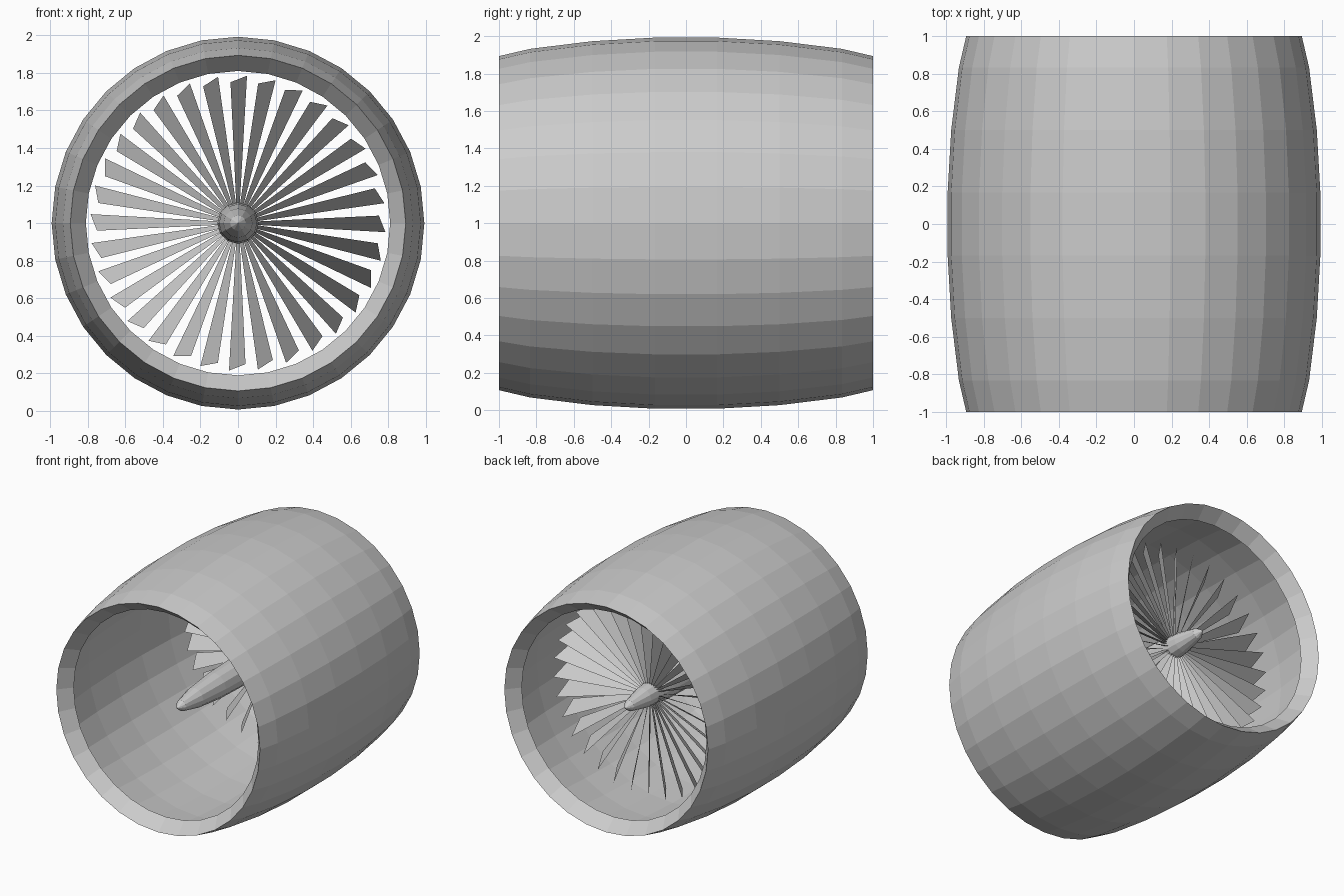
import bpy, bmesh
from math import sin, cos, pi

if "Cube" in bpy.data.objects:
    bpy.data.objects.remove(bpy.data.objects["Cube"])

CZ = 1.0  # height of the engine axis


def ring_point(r, y, a):
    # a is clockwise from the top, seen from the front
    return (r * sin(a), y, CZ + r * cos(a))


def finish(name, bm, recalc=True):
    if recalc:
        bmesh.ops.recalc_face_normals(bm, faces=bm.faces[:])
    me = bpy.data.meshes.new(name)
    bm.to_mesh(me)
    bm.free()
    ob = bpy.data.objects.new(name, me)
    bpy.context.collection.objects.link(ob)
    return ob


def lathe_loop(name, profile, sides):
    # closed (y, radius) profile revolved around the engine axis
    bm = bmesh.new()
    rings = [[bm.verts.new(ring_point(r, y, 2 * pi * i / sides)) for y, r in profile]
             for i in range(sides)]
    n = len(profile)
    for i in range(sides):
        a, b = rings[i], rings[(i + 1) % sides]
        for j in range(n):
            k = (j + 1) % n
            bm.faces.new((a[j], b[j], b[k], a[k]))
    return finish(name, bm)


# Barrel-shaped casing: thin shell with lips folded inwards at both ends
half_out = [(0.167, 0.992), (0.5, 0.973), (0.833, 0.932), (1.0, 0.893), (0.9, 0.81)]
half_in = [(0.167, 0.978), (0.5, 0.959), (0.833, 0.918), (0.97, 0.884)]
profile = ([(-y, r) for y, r in reversed(half_out)] + half_out
           + half_in[::-1] + [(-y, r) for y, r in half_in])
lathe_loop("casing", profile, 32)

# Long pointed hub
bpy.ops.mesh.primitive_uv_sphere_add(segments=12, ring_count=8, radius=1,
                                     location=(0, 0, CZ), rotation=(pi / 2, 0, 0))
hub = bpy.context.object
hub.name = "hub"
hub.scale = (0.11, 0.11, 0.77)

# Fan: 32 pitched blades, narrow at the root and wide at the slanted tip
# each corner: tangential offset (clockwise), y, radius
corners = [(-0.008, 0.43, 0.075), (0.008, 0.47, 0.075),
           (0.048, 0.54, 0.785), (-0.04, 0.40, 0.75)]
bm = bmesh.new()
for i in range(32):
    a = 2 * pi * i / 32
    verts = []
    for t, y, r in corners:
        x, _, z = ring_point(r, y, a)
        verts.append(bm.verts.new((x + t * cos(a), y, z - t * sin(a))))
    bm.faces.new(verts)
finish("fan_blades", bm, recalc=False)
